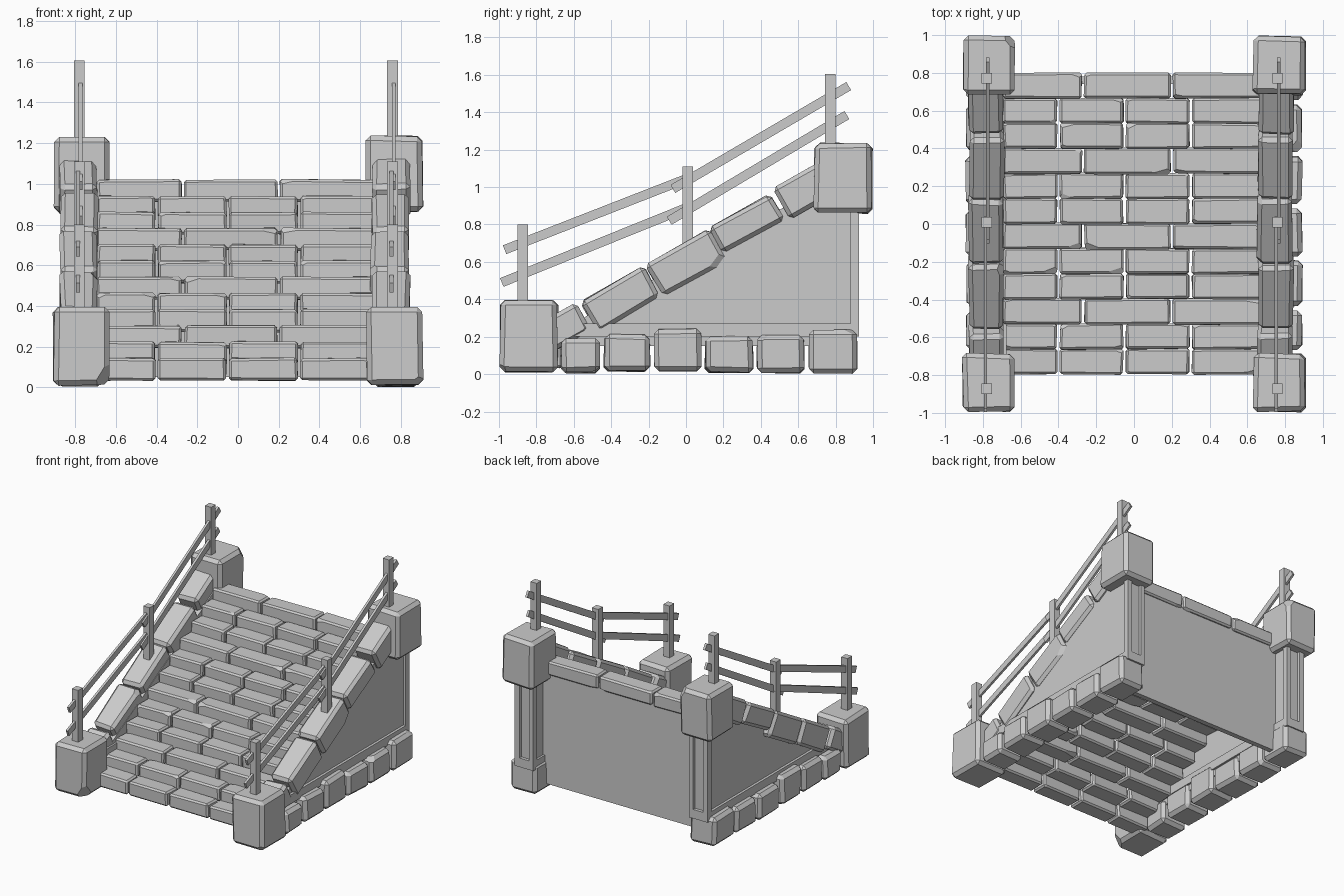
import bpy, bmesh, random
from math import radians, atan2, hypot
from mathutils import Vector, Matrix

if "Cube" in bpy.data.objects:
    bpy.data.objects.remove(bpy.data.objects["Cube"])

random.seed(7)


def finish(bm, name):
    bmesh.ops.recalc_face_normals(bm, faces=bm.faces[:])
    me = bpy.data.meshes.new(name)
    bm.to_mesh(me)
    bm.free()
    ob = bpy.data.objects.new(name, me)
    bpy.context.collection.objects.link(ob)
    return ob


def box(name, lo, hi, rot=0.0):
    """Plain box between two corners, turned about x through its centre."""
    lo, hi = Vector(lo), Vector(hi)
    bm = bmesh.new()
    bmesh.ops.create_cube(bm, size=1)
    m = Matrix.Translation((lo + hi) / 2) @ Matrix.Rotation(rot, 4, 'X')
    bmesh.ops.transform(bm, matrix=m @ Matrix.Diagonal((*(hi - lo), 1)), verts=bm.verts[:])
    return finish(bm, name)


def stone(name, lo, hi, bevel=0.02, jitter=0.008, chips=3, rot=0.0):
    """Chiselled block: chamfered box with a few slanted chips cut off its corners."""
    lo, hi = Vector(lo), Vector(hi)
    half = (hi - lo) / 2
    bm = bmesh.new()
    bmesh.ops.create_cube(bm, size=2)
    for v in bm.verts:
        v.co = Vector([c * h - (1 if c > 0 else -1) * random.uniform(0, jitter)
                       for c, h in zip(v.co, half)])
    bmesh.ops.bevel(bm, geom=bm.edges[:], offset=bevel, segments=1, affect='EDGES', profile=0.5)
    for _ in range(chips):
        sign = Vector([random.choice((-1, 1)) for _ in range(3)])
        corner = Vector([s * h for s, h in zip(sign, half)])
        reach = [h * random.uniform(0.25, 0.9) if h > 0.1 else h * random.uniform(0.35, 0.7)
                 for h in half]
        normal = Vector([s / r for s, r in zip(sign, reach)]).normalized()
        point = corner - Vector((sign.x * reach[0], 0, 0))
        cut = bmesh.ops.bisect_plane(bm, geom=bm.verts[:] + bm.edges[:] + bm.faces[:],
                                     plane_co=point, plane_no=normal, clear_outer=True)
        rim = [e for e in cut['geom_cut'] if isinstance(e, bmesh.types.BMEdge)]
        if rim:
            bmesh.ops.contextual_create(bm, geom=rim)
    m = Matrix.Translation((lo + hi) / 2) @ Matrix.Rotation(rot, 4, 'X')
    bmesh.ops.transform(bm, matrix=m, verts=bm.verts[:])
    return finish(bm, name)


def prism(name, outline, x0, x1):
    """Side outline (y, z) extruded across x."""
    bm = bmesh.new()
    f = bm.faces.new([bm.verts.new((x0, y, z)) for y, z in outline])
    ext = bmesh.ops.extrude_face_region(bm, geom=[f])
    bmesh.ops.translate(bm, vec=(x1 - x0, 0, 0),
                        verts=[v for v in ext['geom'] if isinstance(v, bmesh.types.BMVert)])
    return finish(bm, name)


def rail(name, x, a, b):
    """Thin plank from point a to point b in the (y, z) plane."""
    (y0, z0), (y1, z1) = a, b
    length, cy, cz = hypot(y1 - y0, z1 - z0), (y0 + y1) / 2, (z0 + z1) / 2
    return box(name, (x - 0.009, cy - length / 2, cz - 0.025),
               (x + 0.009, cy + length / 2, cz + 0.025), atan2(z1 - z0, y1 - y0))


# Stair bricks: two rows of four, then a row of three, repeating
FOUR = [-0.70, -0.40, -0.05, 0.30, 0.68]
THREE = [-0.70, -0.27, 0.20, 0.68]
for i in range(12):
    cuts = THREE if i % 3 == 2 else FOUR
    y, top = -0.80 + 0.1327 * i, 0.148 + 0.0797 * i
    for a, b in zip(cuts, cuts[1:]):
        stone("step_brick", (a + 0.003, y, top - 0.118), (b - 0.003, y + 0.145, top),
              bevel=0.012, jitter=0.008, chips=2)

# Back wall under the top step
box("back_wall", (-0.72, 0.74, 0.05), (0.72, 0.78, 0.93))

BASE_EDGES = [-0.68, -0.45, -0.18, 0.09, 0.37, 0.645, 0.925]
BASE_TOPS = [0.20, 0.22, 0.25, 0.21, 0.215, 0.24]
# Slope stones: centre y, centre z, length, height
SLOPE = [(-0.69, 0.225, 0.34, 0.18), (-0.35, 0.40, 0.40, 0.20), (0.0, 0.595, 0.40, 0.21),
         (0.325, 0.805, 0.39, 0.165), (0.69, 1.01, 0.42, 0.20)]

for side, s, dx in (("right", 1, 0.0), ("left", -1, -1.53)):
    def span(a, b):
        return (a, b) if s > 0 else (-b, -a)

    # Corner blocks
    x0, x1 = span(0.625, 0.912)
    stone(side + "_front_corner_block", (x0, -1.0, 0.005), (x1, -0.68, 0.40), 0.025, 0.012, 1)
    stone(side + "_back_corner_block", (x0, 0.68, 0.855), (x1, 1.0, 1.24), 0.025, 0.012, 1)

    # Foundation stones
    x0, x1 = span(0.66, 0.895)
    for a, b, top in zip(BASE_EDGES, BASE_EDGES[1:], BASE_TOPS):
        stone(side + "_base_stone", (x0, a + 0.006, random.uniform(0, 0.012)),
              (x1, b - 0.006, top), 0.025, 0.012, 2)

    # Side wall with ledge and rear trim
    x0, x1 = span(0.69, 0.815)
    prism(side + "_side_wall",
          [(-0.75, 0.15), (0.90, 0.15), (0.90, 1.0), (0.72, 1.0), (-0.75, 0.19)], x0, x1)
    x0, x1 = span(0.675, 0.835)
    box(side + "_wall_ledge", (x0, -0.70, 0.20), (x1, 0.925, 0.27))
    for a, b in ((0.675, 0.71), (0.795, 0.835)):
        x0, x1 = span(a, b)
        box(side + "_rear_trim", (x0, 0.88, 0.20), (x1, 0.925, 0.90))

    # Sloping coping stones
    for y, z, length, h in SLOPE:
        w = random.uniform(-0.006, 0.006)
        stone(side + "_slope_stone", (0.652 + dx + w, y - length / 2, z - h / 2),
              (0.845 + dx + w, y + length / 2, z + h / 2), 0.022, 0.012, 2, radians(29.5))

    # Handrail posts and planks
    x = 0.76 if s > 0 else -0.78
    for y, z0, z1 in ((-0.872, 0.37, 0.80), (0.01, 0.62, 1.11), (0.772, 1.18, 1.605)):
        box(side + "_rail_post", (x - 0.027, y - 0.028, z0), (x + 0.027, y + 0.028, z1))
    rail(side + "_lower_top_rail", x - 0.006, (-0.97, 0.665), (0.03, 1.055))
    rail(side + "_lower_bottom_rail", x - 0.006, (-0.985, 0.49), (0.03, 0.90))
    rail(side + "_upper_top_rail", x + 0.006, (-0.07, 0.99), (0.87, 1.54))
    rail(side + "_upper_bottom_rail", x + 0.006, (-0.09, 0.82), (0.86, 1.385))
